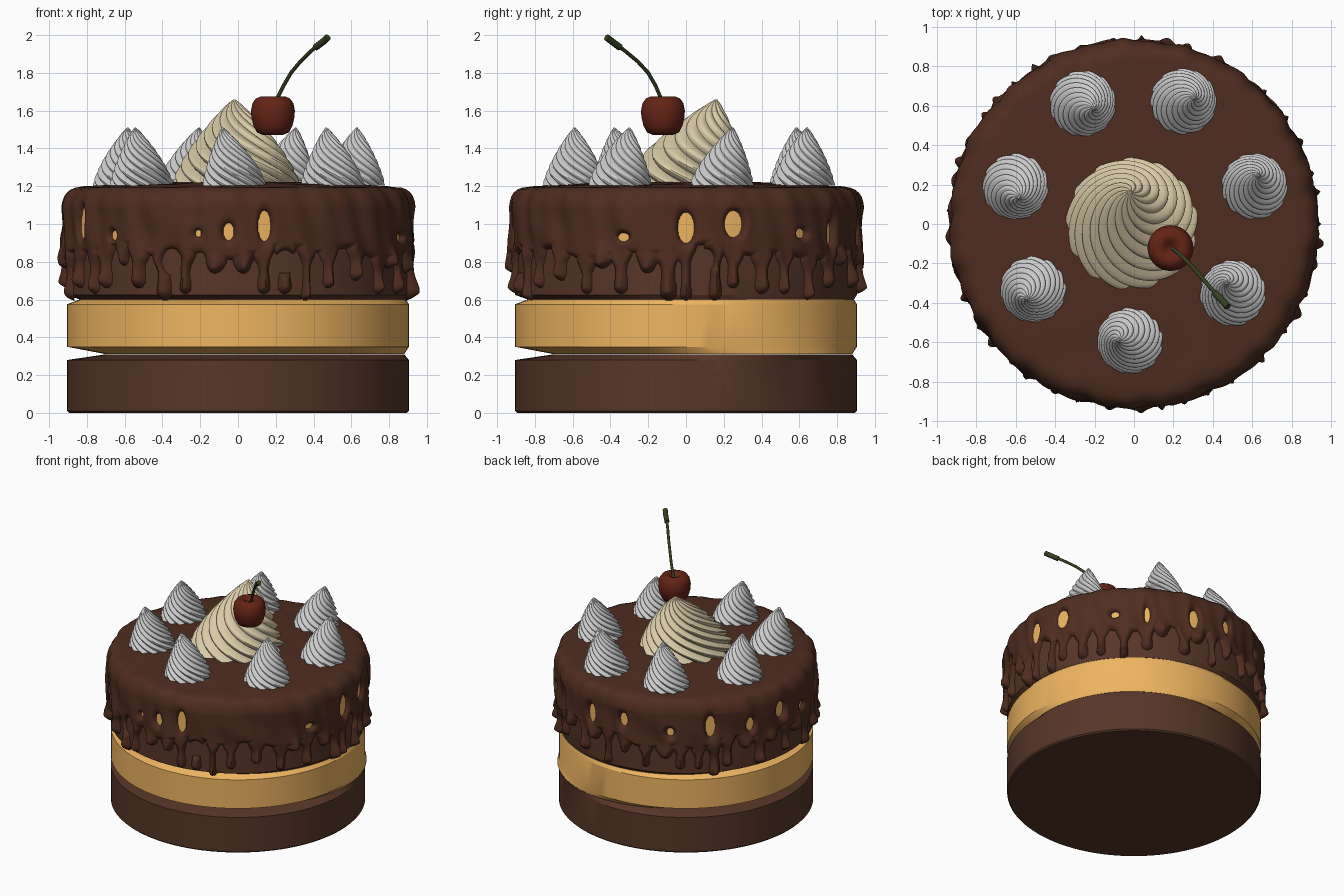
import bpy, random
from math import sin, cos, pi, sqrt, exp, atan2, radians
from mathutils import Vector

if "Cube" in bpy.data.objects:
    bpy.data.objects.remove(bpy.data.objects["Cube"])

random.seed(4)
TAU = 2 * pi


def mat(name, rgb):
    m = bpy.data.materials.new(name)
    m.diffuse_color = (*rgb, 1)
    m.use_nodes = True
    m.node_tree.nodes["Principled BSDF"].inputs["Base Color"].default_value = m.diffuse_color
    return m


SPONGE = mat("sponge", (0.095, 0.037, 0.021))
CHOC = mat("chocolate", (0.078, 0.026, 0.014))
CARAMEL = mat("caramel_cream", (0.86, 0.46, 0.12))
CREAM = mat("pale_cream", (0.70, 0.60, 0.39))
CHERRY = mat("cherry_red", (0.13, 0.017, 0.008))
STEM = mat("stem_green", (0.035, 0.05, 0.015))


def skin(name, rings, material=None, angle=40, cap_bottom=True, keep=None):
    """Join rings of points, given bottom to top, into a closed skin."""
    n = len(rings[0])
    verts = [p for r in rings for p in r]
    faces = []
    for k in range(len(rings) - 1):
        for i in range(n):
            j = (i + 1) % n
            f = (k * n + i, k * n + j, k * n + n + j, k * n + n + i)
            if keep is None or any(keep[v] for v in f):
                faces.append(f)
    if cap_bottom:
        faces.append(tuple(reversed(range(n))))
    faces.append(tuple(range(len(verts) - n, len(verts))))
    me = bpy.data.meshes.new(name)
    me.from_pydata(verts, [], faces)
    ob = bpy.data.objects.new(name, me)
    bpy.context.collection.objects.link(ob)
    if material:
        me.materials.append(material)
    bpy.ops.object.select_all(action='DESELECT')
    ob.select_set(True)
    bpy.context.view_layer.objects.active = ob
    bpy.ops.object.shade_smooth_by_angle(angle=radians(angle))
    return ob


def circle(r, z, c=(0, 0), n=96):
    return [(c[0] + r * cos(TAU * i / n), c[1] + r * sin(TAU * i / n), z) for i in range(n)]


# Cake layers: (radius, z, centre offset) - the joints have off-centre chamfers
R = 0.905
layers = {
    "bottom_sponge": (SPONGE, [(R - .01, 0, 0), (R, .01, 0), (R, .28, 0), (.79, .31, .09)]),
    "lower_cream": (CARAMEL, [(.79, .311, .09), (R, .35, 0), (R, .575, 0), (.865, .6, .025)]),
    "upper_sponge": (SPONGE, [(.865, .601, .025), (R, .625, 0), (R, .89, 0)]),
    "upper_cream": (CARAMEL, [(R, .89, 0), (R, 1.08, 0), (.87, 1.14, 0), (.82, 1.17, 0)]),
}
for name, (m, prof) in layers.items():
    skin(name, [circle(r, z, (o, o)) for r, z, o in prof], m, 20)


# Chocolate glaze: a height field around the cake with drips and holes
N, Z0, Z1, ROWS = 620, 0.55, 1.09, 84
drips, a = [], 0.0
while a < TAU - 0.06:
    drips.append((a, random.uniform(.026, .046), random.choice((.60, .63, .66, .7, .74, .78))))
    a += random.uniform(.10, .20)
# holes as (angle, z, half width, half height)
holes = [(atan2(-sqrt(.82 - x * x), x), z, w, h) for x, z, w, h in (
    (.14, .99, .033, .08), (-.05, .96, .027, .045), (-.65, .94, .022, .025), (-.21, .95, .015, .018),
    (-.81, 1.03, .035, .06), (-.35, .80, .055, .07), (.25, .80, .055, .06), (-.2, .80, .03, .05))]
holes += [(atan2(y, sqrt(.82 - y * y)), z, w, h) for y, z, w, h in (
    (0, .98, .043, .08), (.25, 1.0, .047, .07), (-.33, .93, .03, .022), (.6, .95, .03, .025),
    (.1, .81, .05, .06), (.75, .95, .02, .06))]
holes += [(radians(d), z, w, h) for d, z, w, h in (
    (78, .97, .035, .07), (96, 1.0, .03, .05), (118, .95, .025, .03), (136, .99, .035, .08),
    (155, .96, .03, .05), (172, 1.0, .04, .06), (188, .94, .03, .03), (206, .99, .04, .07))]


def diff(p, q):
    return (p - q + pi) % TAU - pi


def ripple(t, z):
    return .006 * sin(19 * t + 2 * sin(7 * z)) + .004 * sin(37 * t + 9 * z) + .003 * sin(23 * z + 8 * t)


table = []
for i in range(N):
    t = TAU * i / N
    hem = .845 + .025 * sin(5 * t + 1) + .02 * sin(13 * t)
    table.append((t, hem, [(diff(t, d[0]) * .93, d[1], d[2]) for d in drips if abs(diff(t, d[0])) < .16],
                  [(diff(t, h[0]) * .91, *h[1:]) for h in holes if abs(diff(t, h[0])) < .16]))

rings, keep = [], []
for k in range(ROWS + 1):
    z = Z0 + (Z1 - Z0) * k / ROWS
    ring = []
    for t, hem, near, hs in table:
        f, bead = z - hem, 0
        for dx, w, tip in near:
            # drip: flares at the hem, narrows, ends in a round bead
            dz = max(0, tip + w - z)
            up = max(0, z - tip - w)
            wide = w * (.78 + .22 * exp(-(up / .05) ** 2)) + .035 * exp(-((z - hem) / .05) ** 2)
            f = max(f, wide - sqrt(dx * dx + dz * dz))
            bead = max(bead, .022 * exp(-(dx / w) ** 2 - ((z - tip - w) / .06) ** 2))
        for dx, hz, w, h in hs:
            f = min(f, (sqrt((dx / w) ** 2 + ((z - hz) / h) ** 2) - 1) * w)
        s = max(-.25, min(1, f / .035))
        thick = .036 * (sqrt(1 - (1 - s) ** 2) if s > 0 else s)
        r = .898 + thick + (ripple(t, z) + bead) * max(0, s)
        ring.append((r * cos(t), r * sin(t), z))
        keep.append(f > 0)
    rings.append(ring)
# rounded shoulder and gently wavy top
for r0, z in ((.927, 1.12), (.918, 1.145), (.905, 1.165), (.885, 1.182), (.86, 1.192), (.82, 1.197),
              (.76, 1.2), (.66, 1.207), (.5, 1.217), (.3, 1.222), (.1, 1.222)):
    ring = []
    for i in range(N):
        t = TAU * i / N
        r = r0 + ripple(t, z) * (r0 > .8)
        ring.append((r * cos(t), r * sin(t), z + .003 * sin(9 * t + 14 * r0) * (.3 < r0 < .86)))
    rings.append(ring)
    keep += [True] * N
skin("chocolate_glaze", rings, CHOC, 60, False, keep)


# Piped cream swirls: twisted lobed cones with a leaning tip
def swirl(name, pos, radius, height, lean, turn, lobes, material=None, twist=3.6):
    rings, steps, n = [], 30, lobes * 8
    for k in range(steps + 1):
        u = k / steps
        prof = radius * (1 - u ** 1.35) ** .9 + .004
        off = u ** 1.5
        ring = []
        for i in range(n):
            # lobes follow the grid so the valleys stay crisp
            ang = TAU * i / n - twist * u + turn
            r = prof * (.86 + .14 * abs(sin(pi * lobes * i / n)))
            ring.append((pos[0] + lean[0] * off + r * cos(ang),
                         pos[1] + lean[1] * off + r * sin(ang), pos[2] + height * u))
        rings.append(ring)
    return skin(name, rings, material, 35)


spots = ((-.26, .61), (.25, .62), (.61, .19), (.50, -.35), (-.02, -.59), (-.51, -.33), (-.60, .19))
for i, (x, y) in enumerate(spots):
    d = radians(88) - atan2(y, x)
    swirl(f"cream_swirl_{i + 1}", (x, y, 1.205), .165, .305, (.06 * cos(d), .06 * sin(d)), d, 12)
swirl("centre_swirl", (-.01, 0, 1.21), .335, .45, (-.01, .16), 0, 13, CREAM, 3.2)

# Cherry with a dimple on top
CX, CY = .185, -.122
prof = [(.02, 1.475), (.055, 1.472), (.085, 1.485), (.103, 1.52), (.114, 1.565), (.116, 1.60),
        (.108, 1.64), (.09, 1.665), (.065, 1.675), (.04, 1.668), (.02, 1.648), (.005, 1.638)]
skin("cherry", [circle(r, z, (CX, CY), 40) for r, z in prof], CHERRY, 60)


# Stem: thin curved tube with a thicker end
def tube(name, pts, radius, n=12):
    pts = [Vector(p) for p in pts]
    rings = []
    for k, p in enumerate(pts):
        d = pts[min(k + 1, len(pts) - 1)] - pts[max(k - 1, 0)]
        q = d.to_track_quat('Z', 'Y')
        rings.append([tuple(p + q @ Vector((radius * cos(TAU * i / n), radius * sin(TAU * i / n), 0)))
                      for i in range(n)])
    skin(name, rings, STEM, 40)


tube("cherry_stem", [(.195, -.125, 1.635), (.21, -.135, 1.67), (.24, -.16, 1.73), (.28, -.20, 1.80),
                     (.33, -.255, 1.86), (.38, -.315, 1.91), (.42, -.36, 1.945)], .01)
tube("stem_end", [(.41, -.35, 1.935), (.45, -.39, 1.965), (.475, -.42, 1.988)], .018)
